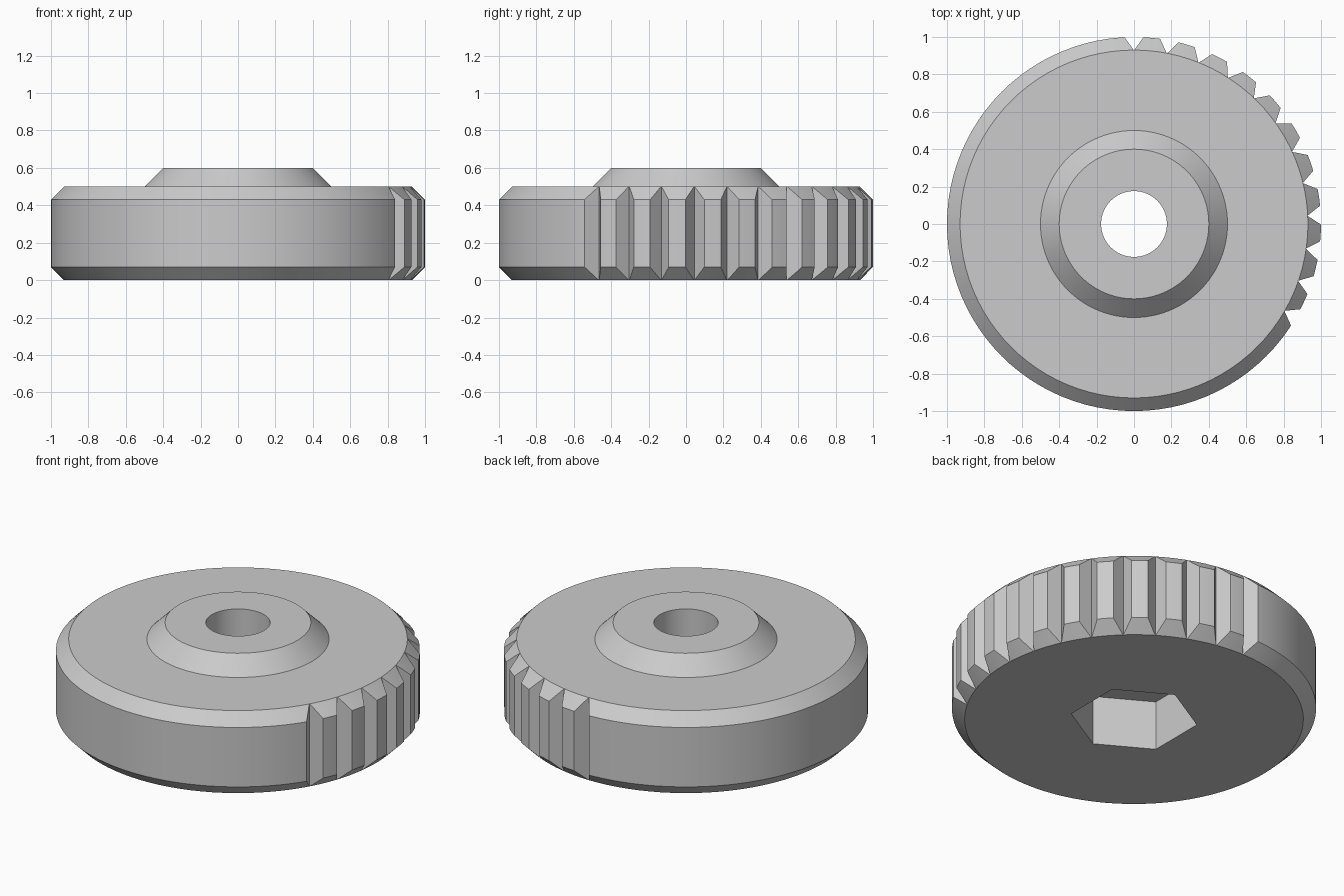
import bpy
import bmesh
from math import cos, sin, radians, tau

cube = bpy.data.objects.get("Cube")
if cube:
    bpy.data.objects.remove(cube, do_unlink=True)

GREY = (0.6, 0.6, 0.6, 1.0)
grey = bpy.data.materials.new("mid grey")
grey.use_nodes = True
grey.diffuse_color = GREY
grey.node_tree.nodes["Principled BSDF"].inputs["Base Color"].default_value = GREY

SEGMENTS = 96
RIM, ROOT = 0.93, 0.928


def make_object(name, bm):
    bmesh.ops.recalc_face_normals(bm, faces=bm.faces)
    mesh = bpy.data.meshes.new(name)
    bm.to_mesh(mesh)
    bm.free()
    mesh.materials.append(grey)
    obj = bpy.data.objects.new(name, mesh)
    bpy.context.collection.objects.link(obj)
    return obj


def add_prism(bm, outline, z0, z1):
    """Closed upright prism over an xy outline."""
    low = [bm.verts.new((x, y, z0)) for x, y in outline]
    high = [bm.verts.new((x, y, z1)) for x, y in outline]
    bm.faces.new(low[::-1])
    bm.faces.new(high)
    for i in range(len(low)):
        j = (i + 1) % len(low)
        bm.faces.new((low[i], low[j], high[j], high[i]))


# Knob body: closed profile (radius, height) turned round z, with a through bore
profile = [(0.176, 0), (RIM, 0), (1, 0.07), (1, 0.43), (RIM, 0.5),
           (0.5, 0.5), (0.4, 0.6), (0.176, 0.6)]
bm = bmesh.new()
rings = []
for s in range(SEGMENTS):
    a = tau * s / SEGMENTS
    rings.append([bm.verts.new((r * cos(a), r * sin(a), z)) for r, z in profile])
for s in range(SEGMENTS):
    a, b = rings[s], rings[(s + 1) % SEGMENTS]
    for i in range(len(profile)):
        j = (i + 1) % len(profile)
        bm.faces.new((a[i], b[i], b[j], a[j]))
knob = make_object("knob", bm)

# Grip notches: twelve V grooves over a third of the rim
bm = bmesh.new()
for n in range(12):
    t = radians(-30 + 120 * n / 11)
    wedge = [(ROOT, 0), (1.068, -0.1), (1.068, 0.1)]
    add_prism(bm, [(x * cos(t) - y * sin(t), x * sin(t) + y * cos(t))
                   for x, y in wedge], -0.1, 0.7)
notches = make_object("notch_cutter", bm)

# Hexagonal nut pocket in the underside
bm = bmesh.new()
add_prism(bm, [(0.35 * cos(radians(30 + 60 * k)), 0.35 * sin(radians(30 + 60 * k)))
               for k in range(6)], -0.1, 0.3)
pocket = make_object("pocket_cutter", bm)

# Cut, then discard the cutters
bpy.ops.object.select_all(action='DESELECT')
bpy.context.view_layer.objects.active = knob
knob.select_set(True)
for cutter in (notches, pocket):
    cutter.hide_render = True
    mod = knob.modifiers.new(cutter.name, 'BOOLEAN')
    mod.operation = 'DIFFERENCE'
    mod.solver = 'EXACT'
    mod.object = cutter
    bpy.ops.object.modifier_apply(modifier=mod.name)
    bpy.data.objects.remove(cutter, do_unlink=True)

bpy.ops.object.shade_smooth_by_angle(angle=radians(25))
